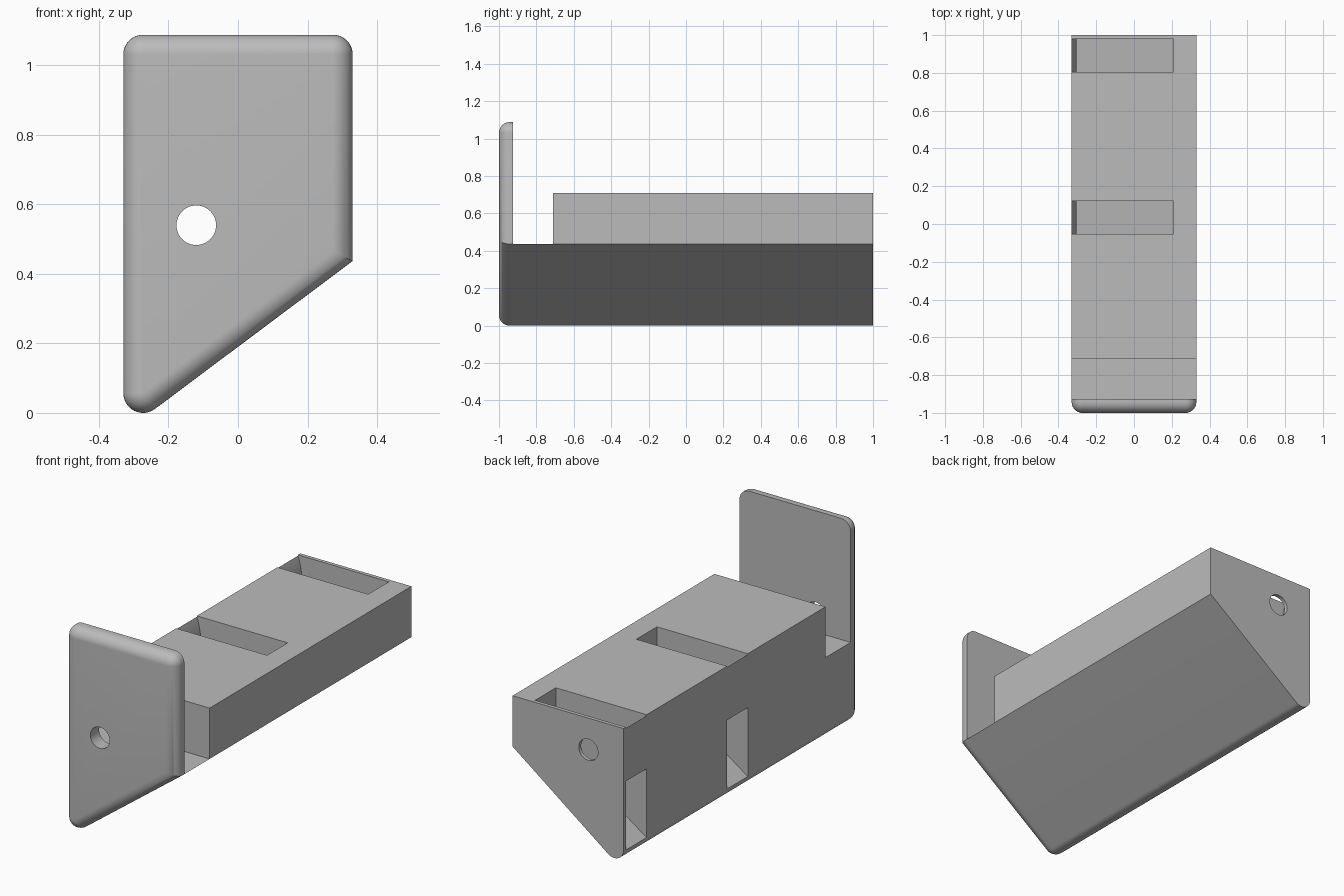
import bpy, bmesh, math
from math import sin, cos, pi

if "Cube" in bpy.data.objects:
    bpy.data.objects.remove(bpy.data.objects["Cube"], do_unlink=True)

grey = bpy.data.materials.new("plain grey")
grey.use_nodes = True
grey.diffuse_color = (0.5, 0.5, 0.5, 1)
grey.node_tree.nodes["Principled BSDF"].inputs["Base Color"].default_value = (0.5, 0.5, 0.5, 1)

R = 0.057                 # corner and edge rounding
HALF = 0.33               # half width
SLOPE = math.atan2(0.426, 0.571)
TOP, STEP = 0.71, 0.437   # body top and front ledge heights


def arc(cx, cz, r, a0, a1, n=12):
    return [(cx + r * cos(a0 + (a1 - a0) * i / n), cz + r * sin(a0 + (a1 - a0) * i / n))
            for i in range(n + 1)]


def loft(name, rings):
    """Closed solid through (y, [(x, z), ...]) rings."""
    bm = bmesh.new()
    loops = [[bm.verts.new((x, y, z)) for x, z in pts] for y, pts in rings]
    for a, b in zip(loops, loops[1:]):
        for i in range(len(a)):
            j = (i + 1) % len(a)
            bm.faces.new((a[i], a[j], b[j], b[i]))
    bm.faces.new(loops[0])
    bm.faces.new(loops[-1])
    bmesh.ops.remove_doubles(bm, verts=bm.verts, dist=1e-5)
    bmesh.ops.recalc_face_normals(bm, faces=bm.faces)
    mesh = bpy.data.meshes.new(name)
    bm.to_mesh(mesh)
    bm.free()
    mesh.materials.append(grey)
    obj = bpy.data.objects.new(name, mesh)
    bpy.context.collection.objects.link(obj)
    return obj


def prism(name, pts, y0, y1):
    return loft(name, [(y0, pts), (y1, pts)])


def cut(target, cutter):
    cutter.hide_render = True
    cutter.hide_set(True)
    cutter.display_type = 'WIRE'
    mod = target.modifiers.new(cutter.name, 'BOOLEAN')
    mod.operation = 'DIFFERENCE'
    mod.solver = 'EXACT'
    mod.object = cutter
    bpy.context.view_layer.objects.active = target
    bpy.ops.object.modifier_apply(modifier=mod.name)
    bpy.data.objects.remove(cutter, do_unlink=True)


def smooth(obj):
    bpy.ops.object.select_all(action='DESELECT')
    obj.select_set(True)
    bpy.context.view_layer.objects.active = obj
    bpy.ops.object.shade_smooth_by_angle(angle=math.radians(30))


def hole():
    return prism("hole_cutter", arc(-0.12, 0.54, R, 0, 2 * pi, 48)[:-1], -1.2, 1.2)


def bottom_corner(d):
    return arc(R - HALF, R, d, pi, 1.5 * pi + SLOPE, 16)


# Front plate: rounded outline, with the front edge rolled over
def plate_outline(d):
    c, top = HALF - R, 1.088 - R
    mitre = (sin(SLOPE) - 1) / cos(SLOPE)
    return (bottom_corner(d) + [(c + d, STEP + (d - R) * mitre)]
            + arc(c, top, d, 0, pi / 2) + arc(-c, top, d, pi / 2, pi))


rings = [(-0.926, plate_outline(R))]
for k in range(11):
    a = pi / 2 * k / 10
    rings.append((-1 + R * (1 - sin(a)), plate_outline(R * cos(a))))
plate = loft("front_plate", rings)
cut(plate, hole())
smooth(plate)

# Body: block with a sloping underside
body = prism("body", bottom_corner(R) + [(HALF, STEP), (HALF, TOP), (-HALF, TOP)], -0.93, 1)

# Ledge behind the plate
cut(body, prism("ledge_cutter", [(-1, STEP), (1, STEP), (1, 1), (-1, 1)], -1.2, -0.712))

# Strap channels from the top to the side, around a bowed outer bar
BAR_LOW, BAR_HIGH, BOW = 0.42, 0.705, 0.025
half = (BAR_HIGH - BAR_LOW) / 2
rad = (half ** 2 + BOW ** 2) / (2 * BOW)
sweep = math.asin(half / rad)
bar = arc(BOW - HALF - rad, BAR_LOW + half, rad, sweep, -sweep, 16)
channel = ([(-0.4, 0.8), (-0.4, BAR_HIGH)] + bar
           + [(-0.4, BAR_LOW), (-0.4, 0.05), (-HALF, 0.05), (0.21, 0.42), (0.21, 0.8)])
for y in (-0.053, 0.805):
    cut(body, prism("channel_cutter", channel, y, y + 0.175))

# Bore along the length
cut(body, hole())
smooth(body)
